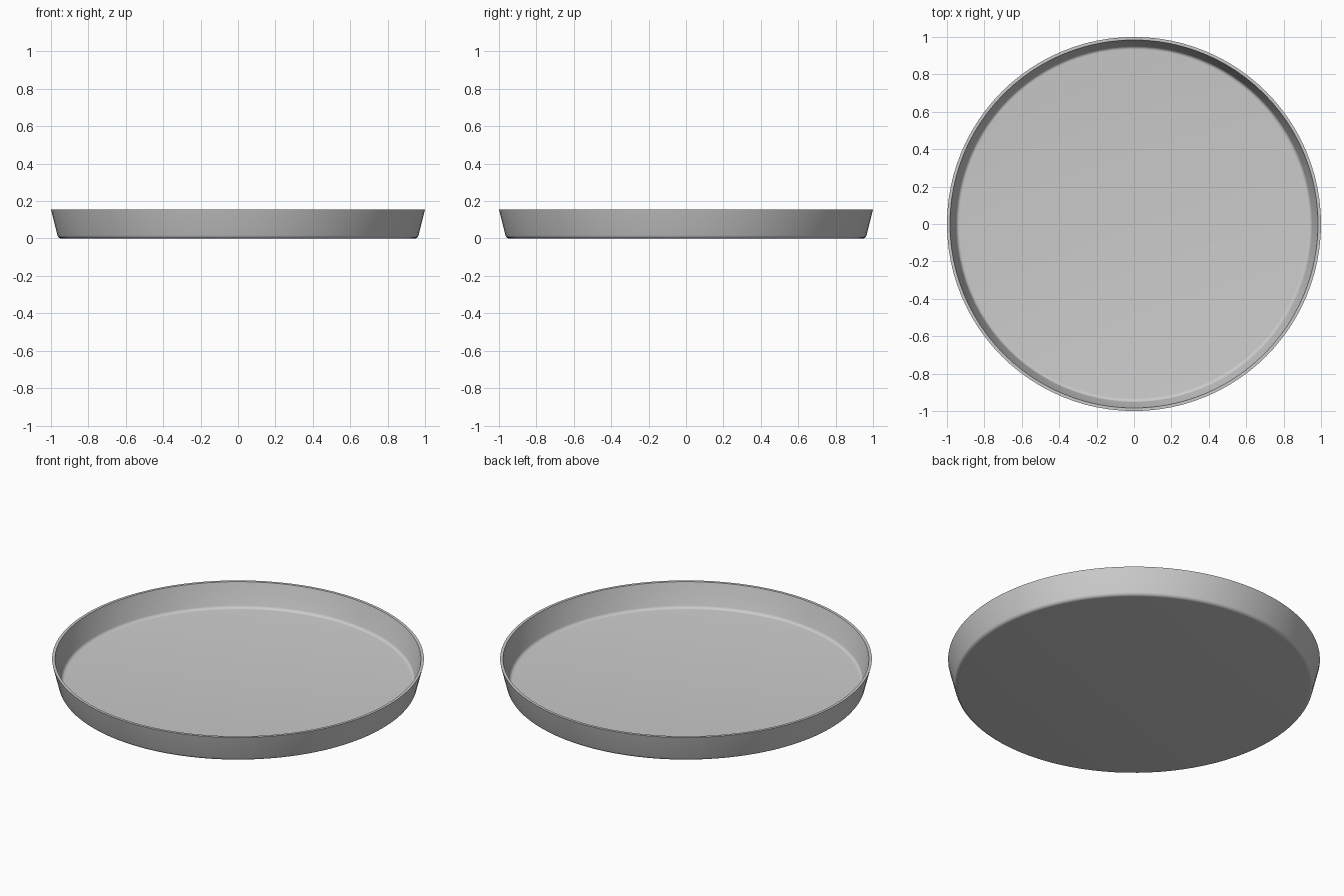
import bpy, bmesh, math

if "Cube" in bpy.data.objects:
    bpy.data.objects.remove(bpy.data.objects["Cube"])

SEGMENTS = 96
HEIGHT = 0.155


def fillet(cx, cz, r, start, end, steps=5):
    """Arc points (radius, z) between two angles in degrees."""
    return [(cx + r * math.cos(math.radians(start + (end - start) * i / steps)),
             cz + r * math.sin(math.radians(start + (end - start) * i / steps)))
            for i in range(steps + 1)]


def lathe(name, profile):
    """Revolve a profile that starts and ends on the z axis."""
    bm = bmesh.new()
    verts = [bm.verts.new((r, 0, z)) for r, z in profile]
    edges = [bm.edges.new(pair) for pair in zip(verts, verts[1:])]
    bmesh.ops.spin(bm, geom=verts + edges, axis=(0, 0, 1), cent=(0, 0, 0),
                   angle=math.tau, steps=SEGMENTS, use_duplicate=False)
    bmesh.ops.remove_doubles(bm, verts=bm.verts, dist=1e-4)
    bmesh.ops.recalc_face_normals(bm, faces=bm.faces)
    mesh = bpy.data.meshes.new(name)
    bm.to_mesh(mesh)
    bm.free()
    obj = bpy.data.objects.new(name, mesh)
    bpy.context.collection.objects.link(obj)
    bpy.context.view_layer.objects.active = obj
    obj.select_set(True)
    bpy.ops.object.shade_smooth_by_angle(angle=math.radians(35))
    return obj


# Round tray: flat base, rounded foot, flared thin wall, flat rim, flat floor
outer = [(0, 0)] + fillet(0.944, 0.022, 0.022, -90, -14)
rim = [(1.0, HEIGHT), (0.984, HEIGHT)]
inner = fillet(0.933, 0.034, 0.020, -14, -90) + [(0, 0.014)]
lathe("round_tray", outer + rim + inner)
